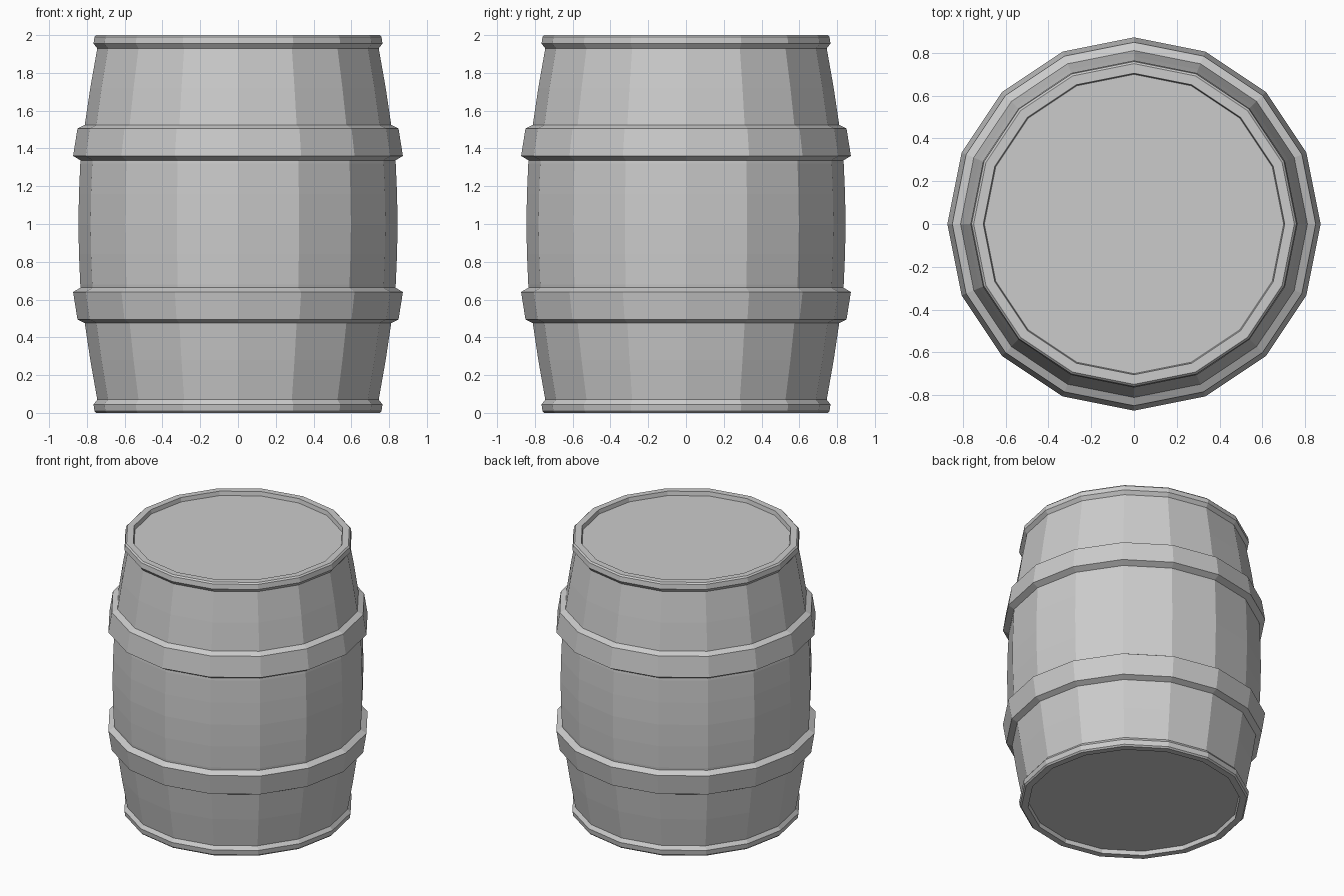
import bpy, bmesh, math

if "Cube" in bpy.data.objects:
    bpy.data.objects.remove(bpy.data.objects["Cube"])

SIDES = 16

grey = bpy.data.materials.new("plain_grey")
grey.diffuse_color = (0.6, 0.6, 0.6, 1)
grey.use_nodes = True
grey.node_tree.nodes["Principled BSDF"].inputs["Base Color"].default_value = grey.diffuse_color


def lathe(name, profile, closed=False, caps=False):
    """Revolve (radius, z) points, listed bottom to top, into flat facets."""
    bm = bmesh.new()
    rings = []
    for r, z in profile:
        rings.append([bm.verts.new((r * math.cos(i * math.tau / SIDES),
                                    r * math.sin(i * math.tau / SIDES), z))
                      for i in range(SIDES)])
    pairs = list(zip(rings, rings[1:]))
    if closed:
        pairs.append((rings[-1], rings[0]))
    for a, b in pairs:
        for i in range(SIDES):
            j = (i + 1) % SIDES
            bm.faces.new((a[i], a[j], b[j], b[i]))
    if caps:
        bm.faces.new(rings[0][::-1])
        bm.faces.new(rings[-1])
    bmesh.ops.recalc_face_normals(bm, faces=bm.faces)
    mesh = bpy.data.meshes.new(name)
    bm.to_mesh(mesh)
    bm.free()
    mesh.materials.append(grey)
    obj = bpy.data.objects.new(name, mesh)
    bpy.context.collection.objects.link(obj)
    return obj


def flip(profile):
    """Mirror a profile about the middle height."""
    return [(r, 2 - z) for r, z in reversed(profile)]


# Bulging staves with end rims and recessed lids, lower half mirrored to the top
half = [(0.70, 0.03), (0.705, 0.0), (0.75, 0.0), (0.76, 0.01), (0.765, 0.045),
        (0.745, 0.07), (0.782, 0.28), (0.812, 0.48), (0.835, 0.68), (0.842, 0.84)]
lathe("barrel_body", half + [(0.845, 1.0)] + flip(half), caps=True)

# Two bevelled hoops that follow the bulge
hoop = [(0.80, 0.47), (0.85, 0.495), (0.873, 0.64), (0.83, 0.665)]
lathe("lower_hoop", hoop, closed=True)
lathe("upper_hoop", flip(hoop), closed=True)
